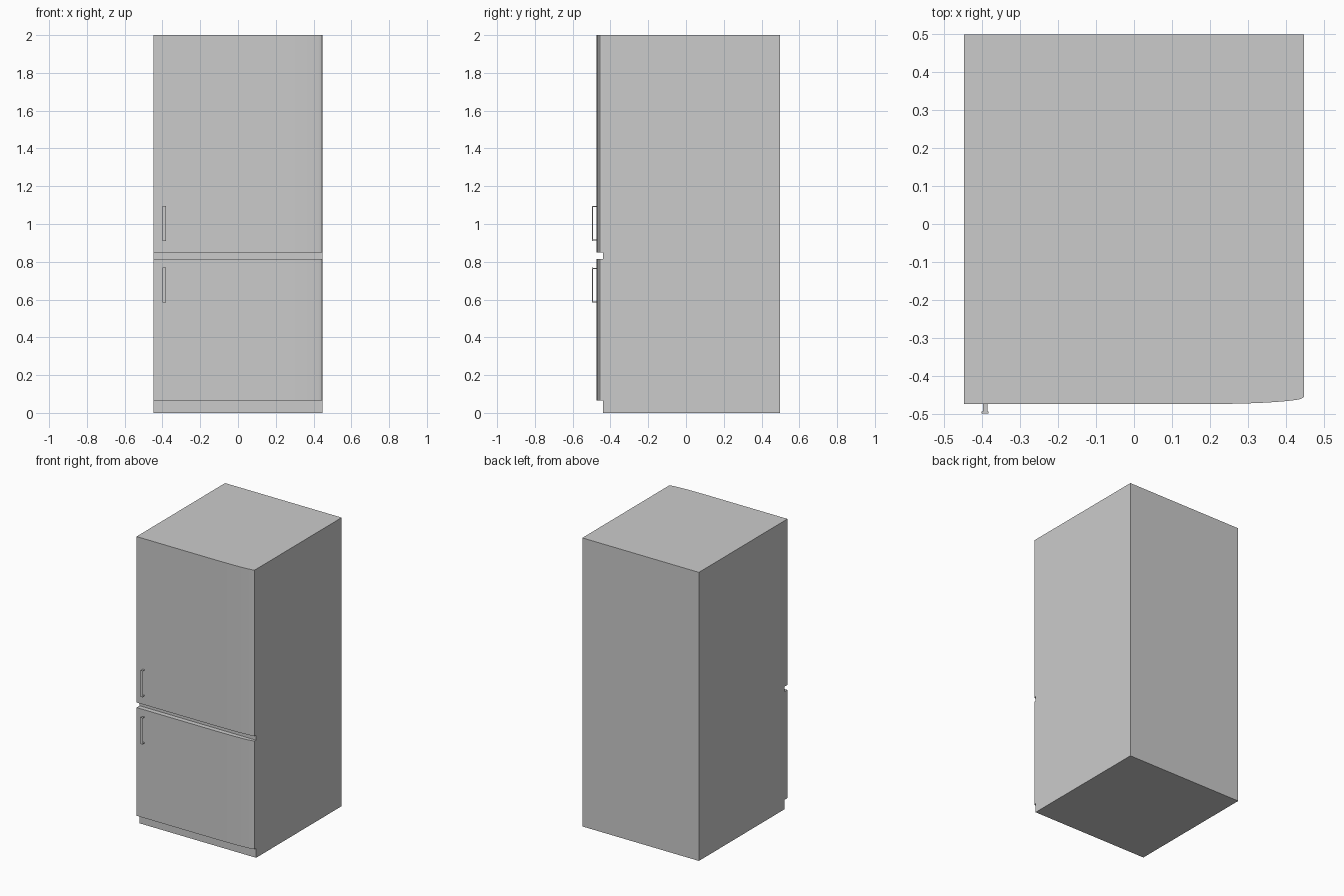
import bpy, bmesh

if "Cube" in bpy.data.objects:
    bpy.data.objects.remove(bpy.data.objects["Cube"])

HALF_W, BACK, BODY_FRONT, DOOR_FRONT = 0.447, 0.497, -0.44, -0.473


def prism(name, outline, z0, z1):
    """Extrude an xy outline between two heights."""
    bm = bmesh.new()
    face = bm.faces.new([bm.verts.new((x, y, z0)) for x, y in outline])
    ext = bmesh.ops.extrude_face_region(bm, geom=[face])
    top = [v for v in ext["geom"] if isinstance(v, bmesh.types.BMVert)]
    bmesh.ops.translate(bm, verts=top, vec=(0, 0, z1 - z0))
    bmesh.ops.recalc_face_normals(bm, faces=bm.faces)
    mesh = bpy.data.meshes.new(name)
    bm.to_mesh(mesh)
    bm.free()
    obj = bpy.data.objects.new(name, mesh)
    bpy.context.collection.objects.link(obj)
    return obj


def box(name, x0, x1, y0, y1, z0, z1):
    return prism(name, [(x0, y0), (x1, y0), (x1, y1), (x0, y1)], z0, z1)


# Cabinet
box("cabinet", -HALF_W, HALF_W, BODY_FRONT, BACK, 0, 2)

# Door outline: flat front easing back to a rounded hinge edge
door_outline = [(-HALF_W, BODY_FRONT), (-HALF_W, DOOR_FRONT), (0.19, DOOR_FRONT),
                (0.25, -0.4722), (0.30, -0.471), (0.34, -0.4693), (0.375, -0.4672),
                (0.405, -0.4645), (0.425, -0.462), (0.436, -0.4598),
                (0.443, -0.457), (0.446, -0.454), (HALF_W, -0.450),
                (HALF_W, BODY_FRONT)]

# Doors and their handles: door z range, handle z range
for label, d0, d1, h0, h1 in (("freezer", 0.065, 0.815, 0.584, 0.769),
                              ("fridge", 0.85, 2.0, 0.911, 1.096)):
    door = prism(label + "_door", door_outline, d0, d1)
    bpy.context.view_layer.objects.active = door
    door.select_set(True)
    bpy.ops.object.shade_smooth_by_angle(angle=0.5)
    door.select_set(False)

    # Grip plate on two narrow posts
    box(label + "_handle_grip", -0.400, -0.382, -0.497, -0.493, h0, h1)
    for end, z in (("lower", h0 + 0.001), ("upper", h1 - 0.006)):
        box(f"{label}_handle_{end}_post", -0.397, -0.385, -0.494, DOOR_FRONT + 0.002, z, z + 0.005)
